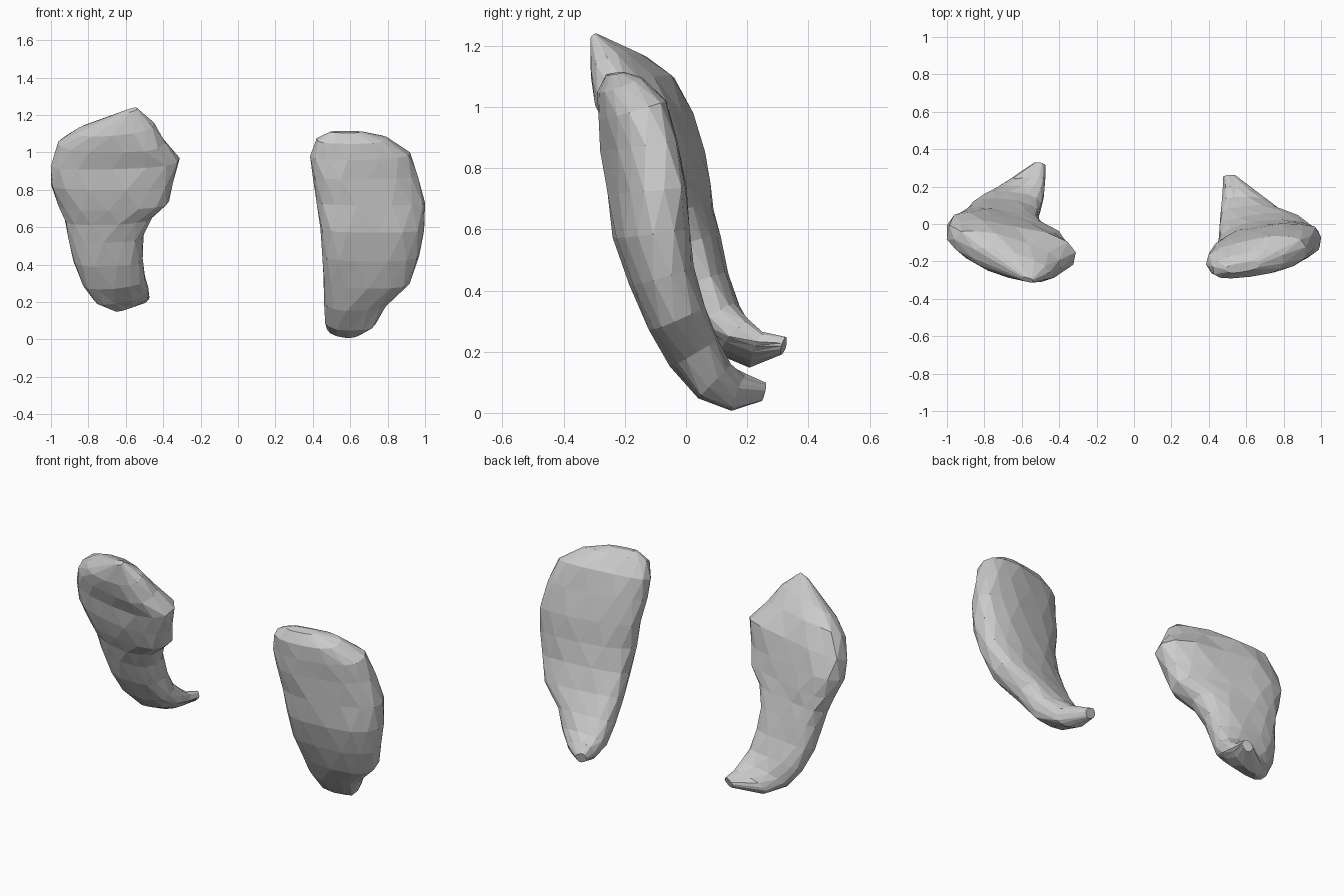
import bpy, bmesh, math, random
from mathutils import Vector

if "Cube" in bpy.data.objects:
    bpy.data.objects.remove(bpy.data.objects["Cube"])

random.seed(4)
SIDES = 14

# Each section: inner edge (x, y, z), outer edge (x, y, z), thickness; x is distance from the middle
right_sections = [
    (.49, -.245, 1.11, .67, -.215, 1.11, .05),
    (.42, -.245, 1.07, .80, -.19, 1.075, .14),
    (.385, -.215, .98, .92, -.125, 1.00, .20),
    (.40, -.195, .87, .96, -.095, .88, .22),
    (.42, -.17, .73, 1.0, -.07, .73, .23),
    (.44, -.15, .59, .995, -.07, .59, .23),
    (.45, -.105, .45, .97, -.05, .45, .21),
    (.455, -.045, .32, .92, -.01, .31, .19),
    (.46, .02, .20, .80, .04, .20, .17),
    (.465, .10, .11, .74, .09, .10, .15),
    (.475, .185, .085, .66, .16, .05, .12),
    (.48, .255, .085, .54, .255, .055, .055)]

left_sections = [
    (.54, -.305, 1.235, .60, -.29, 1.22, .03),
    (.45, -.275, 1.15, .86, -.155, 1.12, .16),
    (.39, -.24, 1.05, .96, -.08, 1.06, .21),
    (.31, -.18, .96, 1.0, -.04, .94, .23),
    (.35, -.15, .83, 1.0, -.005, .83, .23),
    (.37, -.12, .73, .955, .02, .72, .22),
    (.46, -.065, .65, .925, .035, .64, .20),
    (.505, -.015, .55, .905, .05, .55, .19),
    (.51, .035, .43, .88, .08, .42, .18),
    (.495, .095, .33, .83, .12, .30, .16),
    (.48, .17, .28, .77, .155, .21, .13),
    (.48, .24, .25, .68, .22, .17, .09),
    (.48, .32, .24, .53, .32, .20, .05)]


def round_off(v):
    """Square the oval slightly so the rims stay full."""
    return math.copysign(abs(v) ** .76, v)


def curved_lobe(name, sections, side):
    """Loft flattened oval sections down a curved blade."""
    ends = [(Vector((side * s[0], s[1], s[2])), Vector((side * s[3], s[4], s[5])), s[6])
            for s in sections]
    mids = [(a + b) / 2 for a, b, _ in ends]
    bm = bmesh.new()
    rings = []
    last = len(ends) - 1
    for i, (a, b, thick) in enumerate(ends):
        path = mids[min(i + 1, last)] - mids[max(i - 1, 0)]
        n = (b - a).cross(path).normalized()
        if n.y + n.z > 0:
            n = -n
        ring = []
        for k in range(SIDES):
            t = math.tau * (k + .5 * (i % 2)) / SIDES
            depth = round_off(math.sin(t)) * thick * (.53 if math.sin(t) > 0 else .47)
            along = round_off(math.cos(t))
            p = mids[i] + (b - a) / 2 * along + n * depth
            if 0 < i < last:
                p += n * random.uniform(-.005, .005)
            ring.append(bm.verts.new(p))
        rings.append(ring)
    # Skin with staggered triangles
    for i in range(last):
        r, q = rings[i], rings[i + 1]
        for k in range(SIDES):
            j = (k + 1) % SIDES
            if i % 2 == 0:
                bm.faces.new((r[k], r[j], q[k]))
                bm.faces.new((r[j], q[j], q[k]))
            else:
                bm.faces.new((r[k], q[j], q[k]))
                bm.faces.new((r[k], r[j], q[j]))
    bm.faces.new(rings[0])
    bm.faces.new(rings[-1])
    bmesh.ops.recalc_face_normals(bm, faces=bm.faces)
    mesh = bpy.data.meshes.new(name)
    bm.to_mesh(mesh)
    bm.free()
    bpy.context.collection.objects.link(bpy.data.objects.new(name, mesh))


curved_lobe("right_lobe", right_sections, 1)
curved_lobe("left_lobe", left_sections, -1)
